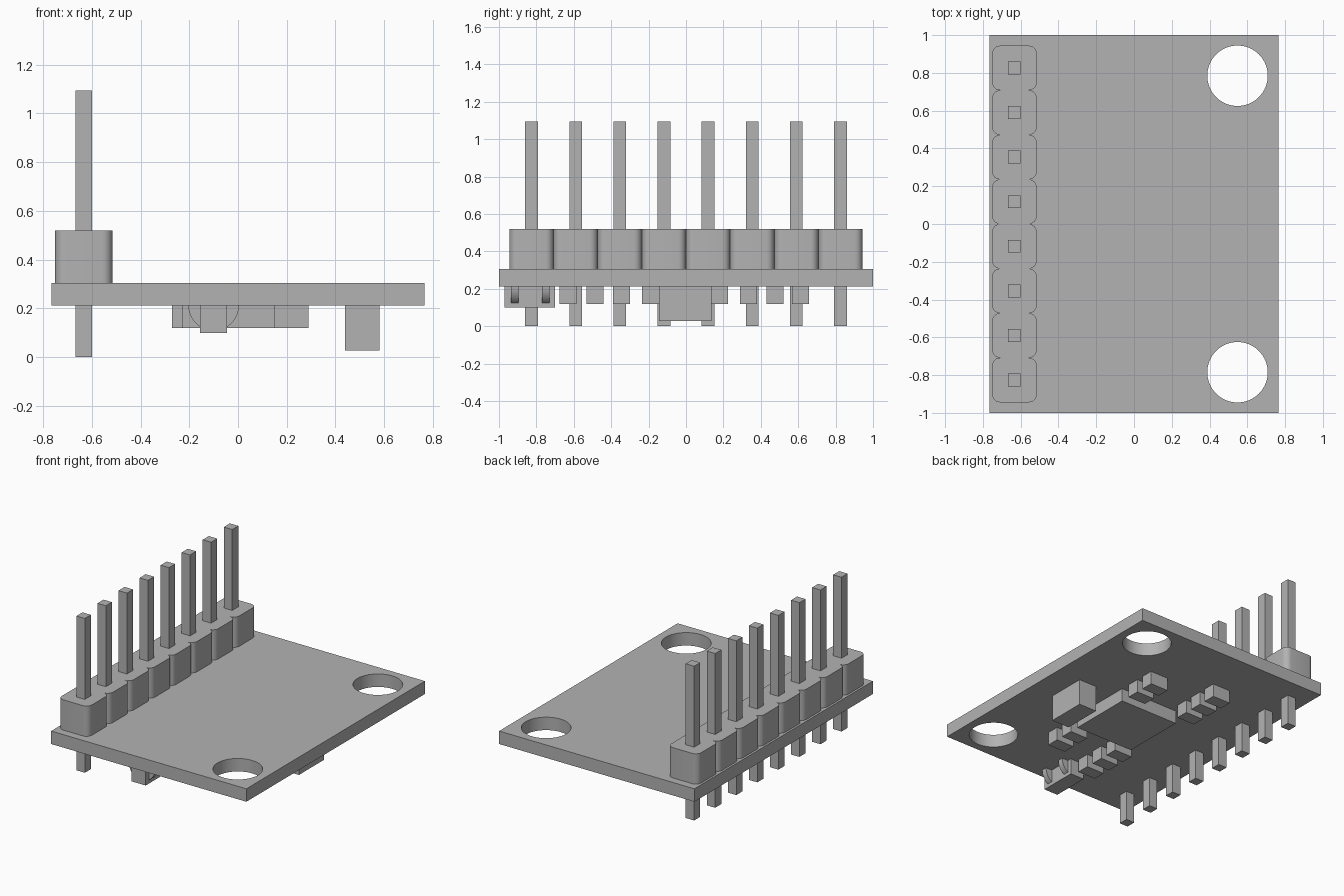
import bpy
import bmesh
from math import radians
from mathutils import Matrix, Vector

old = bpy.data.objects.get("Cube")
if old:
    bpy.data.objects.remove(old, do_unlink=True)

grey = bpy.data.materials.new("plain_grey")
grey.use_nodes = True
GREY = (0.45, 0.45, 0.45, 1)
grey.diffuse_color = GREY
grey.node_tree.nodes["Principled BSDF"].inputs["Base Color"].default_value = GREY


def finish(name, bm, smooth=False):
    bmesh.ops.recalc_face_normals(bm, faces=bm.faces)
    mesh = bpy.data.meshes.new(name)
    bm.to_mesh(mesh)
    bm.free()
    mesh.materials.append(grey)
    obj = bpy.data.objects.new(name, mesh)
    bpy.context.collection.objects.link(obj)
    if smooth:
        bpy.ops.object.select_all(action="DESELECT")
        obj.select_set(True)
        bpy.context.view_layer.objects.active = obj
        bpy.ops.object.shade_smooth_by_angle(angle=radians(35))
    return obj


def box(name, x, y, z, corner=0):
    """Box from (low, high) ranges, with optional rounded upright edges."""
    bm = bmesh.new()
    low, high = (Vector(v) for v in zip(x, y, z))
    size = high - low
    bmesh.ops.create_cube(bm, size=1, matrix=Matrix.Translation((low + high) / 2)
                          @ Matrix.Diagonal((*size, 1)))
    if corner:
        upright = [e for e in bm.edges
                   if abs(e.verts[0].co.z - e.verts[1].co.z) > size.z / 2]
        bmesh.ops.bevel(bm, geom=upright, offset=corner, segments=6,
                        profile=0.5, affect="EDGES")
    return finish(name, bm, corner > 0)


def around(centre, width):
    return centre - width / 2, centre + width / 2


UNDER, OVER = 0.213, 0.305   # faces of the board

# Board with two mounting holes
board = box("circuit_board", (-0.766, 0.766), (-1, 1), (UNDER, OVER))
for side in (-1, 1):
    bm = bmesh.new()
    bmesh.ops.create_cone(bm, cap_ends=True, segments=64, radius1=0.16, radius2=0.16,
                          depth=1, matrix=Matrix.Translation((0.548, 0.785 * side, 0.25)))
    cutter = finish("hole_cutter", bm)
    cutter.hide_render = True
    cut = board.modifiers.new("mounting_hole", "BOOLEAN")
    cut.object = cutter
    cut.solver = "EXACT"
    bpy.context.view_layer.objects.active = board
    bpy.ops.object.modifier_apply(modifier=cut.name)
    bpy.data.objects.remove(cutter, do_unlink=True)
bpy.ops.object.select_all(action="DESELECT")
board.select_set(True)
bpy.ops.object.shade_smooth_by_angle(angle=radians(35))

# Pin header: one rounded housing and one square pin per position
PITCH = 0.236
for i in range(8):
    y = (i - 3.5) * PITCH
    box(f"header_housing_{i + 1}", around(-0.633, 0.236), around(y, PITCH),
        (OVER, 0.52), corner=0.042)
    box(f"header_pin_{i + 1}", around(-0.633, 0.066), around(y, 0.068), (0, 1.094))

# Large parts on the underside
box("main_chip", (-0.17, 0.29), (-0.235, 0.225), (0.12, UNDER))
box("tall_capacitor", (0.44, 0.58), (-0.145, 0.135), (0.027, UNDER))

# Small chip parts in four rows: centre x, then centre y of each
rows = {
    "back_left": (0.22, (0.335, 0.476)),
    "back_right": (-0.2, (0.335, 0.476, 0.612)),
    "front_left": (0.22, (-0.345, -0.487)),
    "front_right": (-0.16, (-0.345, -0.487, -0.63)),
}
for row, (x, places) in rows.items():
    for i, y in enumerate(places):
        box(f"{row}_chip_part_{i + 1}", around(x, 0.14), around(y, 0.09), (0.12, UNDER))

# Edge part: narrow body with two half-round end tabs
box("edge_part_body", (-0.155, -0.045), (-0.97, -0.7), (0.1, UNDER))
for name, y in (("front", -0.915), ("back", -0.75)):
    bm = bmesh.new()
    bmesh.ops.create_cone(bm, cap_ends=True, segments=48, radius1=0.104, radius2=0.104,
                          depth=0.04, matrix=Matrix.Translation((-0.1, y, UNDER))
                          @ Matrix.Rotation(radians(90), 4, "X"))
    bmesh.ops.bisect_plane(bm, geom=bm.verts[:] + bm.edges[:] + bm.faces[:],
                           plane_co=(0, 0, UNDER), plane_no=(0, 0, 1), clear_outer=True)
    bmesh.ops.holes_fill(bm, edges=bm.edges[:])
    finish(f"edge_part_{name}_tab", bm, True)
